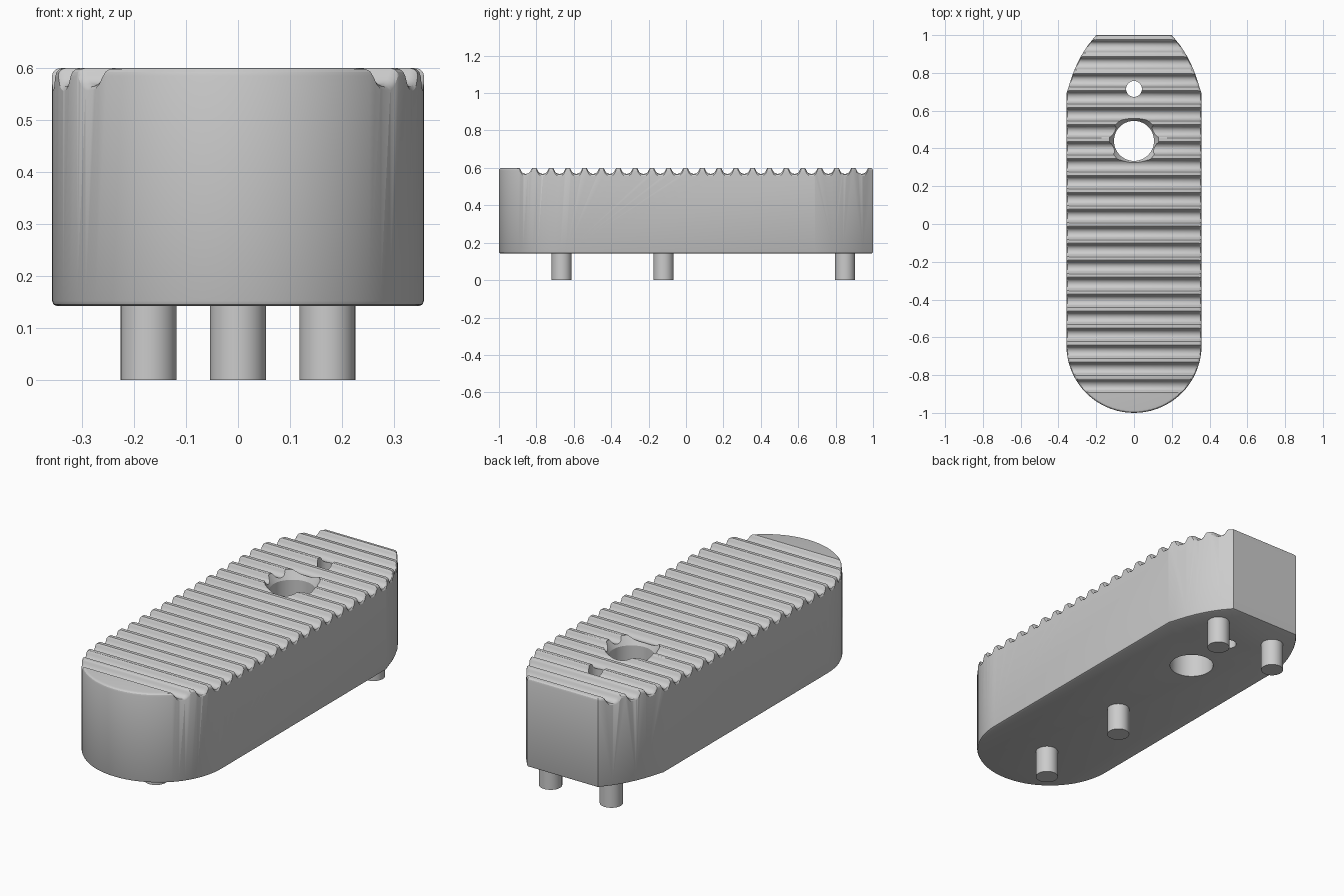
import bpy, bmesh, math

cube = bpy.data.objects.get("Cube")
if cube:
    bpy.data.objects.remove(cube, do_unlink=True)

grey = bpy.data.materials.new("light_grey")
grey.use_nodes = True
grey.diffuse_color = (0.6, 0.6, 0.6, 1)
for node in grey.node_tree.nodes:
    if node.type == 'BSDF_PRINCIPLED':
        node.inputs["Base Color"].default_value = grey.diffuse_color

BASE, TOP, HALF = 0.142, 0.6, 0.358
FRONT_Y = HALF - 1                      # centre of the round front end
TAPER = [(HALF, 0.69), (0.326, 0.79), (0.305, 0.84), (0.28, 0.89),
         (0.245, 0.945), (0.2, 1.0)]    # right half of the narrowing rear end


def half_width(y):
    """Half width of the outline at y."""
    if y < FRONT_Y:
        return math.sqrt(max(HALF ** 2 - (y - FRONT_Y) ** 2, 0))
    for (xa, ya), (xb, yb) in zip(TAPER, TAPER[1:]):
        if ya <= y <= yb:
            return xa + (xb - xa) * (y - ya) / (yb - ya)
    return HALF


def loft(bm, rings):
    """Skin closed rings of equal length and cap both ends."""
    rows = [[bm.verts.new(p) for p in ring] for ring in rings]
    for a, b in zip(rows, rows[1:]):
        for i in range(len(a)):
            j = (i + 1) % len(a)
            bm.faces.new((a[i], a[j], b[j], b[i]))
    bm.faces.new(rows[0])
    bm.faces.new(rows[-1])


def circle(x, y, z, r, n=40):
    return [(x + r * math.cos(2 * math.pi * i / n),
             y + r * math.sin(2 * math.pi * i / n), z) for i in range(n)]


def make(name, bm):
    bmesh.ops.recalc_face_normals(bm, faces=bm.faces[:])
    mesh = bpy.data.meshes.new(name)
    bm.to_mesh(mesh)
    bm.free()
    mesh.materials.append(grey)
    ob = bpy.data.objects.new(name, mesh)
    bpy.context.collection.objects.link(ob)
    return ob


def activate(ob):
    bpy.ops.object.select_all(action='DESELECT')
    ob.select_set(True)
    bpy.context.view_layer.objects.active = ob


def cut(ob, cutter):
    cutter.hide_render = True
    mod = ob.modifiers.new("cut", 'BOOLEAN')
    mod.operation, mod.solver, mod.object = 'DIFFERENCE', 'EXACT', cutter
    activate(ob)
    bpy.ops.object.modifier_apply(modifier=mod.name)
    bpy.data.objects.remove(cutter, do_unlink=True)


def inset(points, d):
    """Move a counter-clockwise outline inward by d."""
    out = []
    for i, (x, y) in enumerate(points):
        (ax, ay), (bx, by) = points[i - 1], points[(i + 1) % len(points)]
        l1, l2 = math.hypot(x - ax, y - ay), math.hypot(bx - x, by - y)
        n1 = (-(y - ay) / l1, (x - ax) / l1)
        n2 = (-(by - y) / l2, (bx - x) / l2)
        k = d / (1 + n1[0] * n2[0] + n1[1] * n2[1])
        out.append((x + k * (n1[0] + n2[0]), y + k * (n1[1] + n2[1])))
    return out


# Body with rounded top and bottom rims
arc = [math.pi + math.pi * i / 36 for i in range(37)]
outline = [(HALF * math.cos(a), FRONT_Y + HALF * math.sin(a)) for a in arc]
outline += TAPER + [(-x, y) for x, y in reversed(TAPER)]
rims = [(BASE, 0.01), (BASE + 0.003, 0.003), (BASE + 0.01, 0),
        (TOP - 0.015, 0), (TOP - 0.0075, 0.002), (TOP - 0.002, 0.0075), (TOP, 0.015)]
bm = bmesh.new()
loft(bm, [[(x, y, z) for x, y in inset(outline, d)] for z, d in rims])
body = make("grip_body", bm)

# Rounded cross grooves, flaring downward at the sides
groove = [(-0.037, 0.05), (-0.037, 0.0005), (-0.033, -0.002), (-0.0295, -0.008)]
groove += [(0.028 * math.cos(a), -0.006 + 0.026 * math.sin(a))
           for a in [math.pi * (1.1 + 0.1 * i) for i in range(9)]]
groove += [(-y, z) for y, z in reversed(groove[:4])]
flare = [(0.03, 0.024), (0, 0.012), (-0.005, 0.004), (-0.015, 0)]
stations = [(-1, o, d) for o, d in flare] + [(1, o, d) for o, d in reversed(flare)]
bm = bmesh.new()
for k in range(21):
    yc = 0.94 - 0.0898 * k
    loft(bm, [[(s * (half_width(yc + y) + o), yc + y,
                TOP + z - (d if z < 0 else 0)) for y, z in groove]
              for s, o, d in stations])
cut(body, make("groove_cutter", bm))

# Countersunk main hole and small hole
bm = bmesh.new()
loft(bm, [circle(0, 0.44, z, r, 48) for z, r in
          [(0.1, 0.106), (0.555, 0.106), (0.595, 0.13), (0.7, 0.13)]])
loft(bm, [circle(0, 0.715, z, 0.042, 32) for z in (0.1, 0.7)])
cut(body, make("hole_cutter", bm))

# Locating pins
parts = [body]
for name, x, y in [("front_pin", 0, -0.665), ("middle_pin", 0, -0.12),
                   ("rear_left_pin", 0.172, 0.85), ("rear_right_pin", -0.172, 0.85)]:
    bm = bmesh.new()
    loft(bm, [circle(x, y, z, 0.054) for z in (0, BASE + 0.01)])
    parts.append(make(name, bm))

for ob in parts:
    activate(ob)
    bpy.ops.object.shade_smooth_by_angle(angle=math.radians(30))
